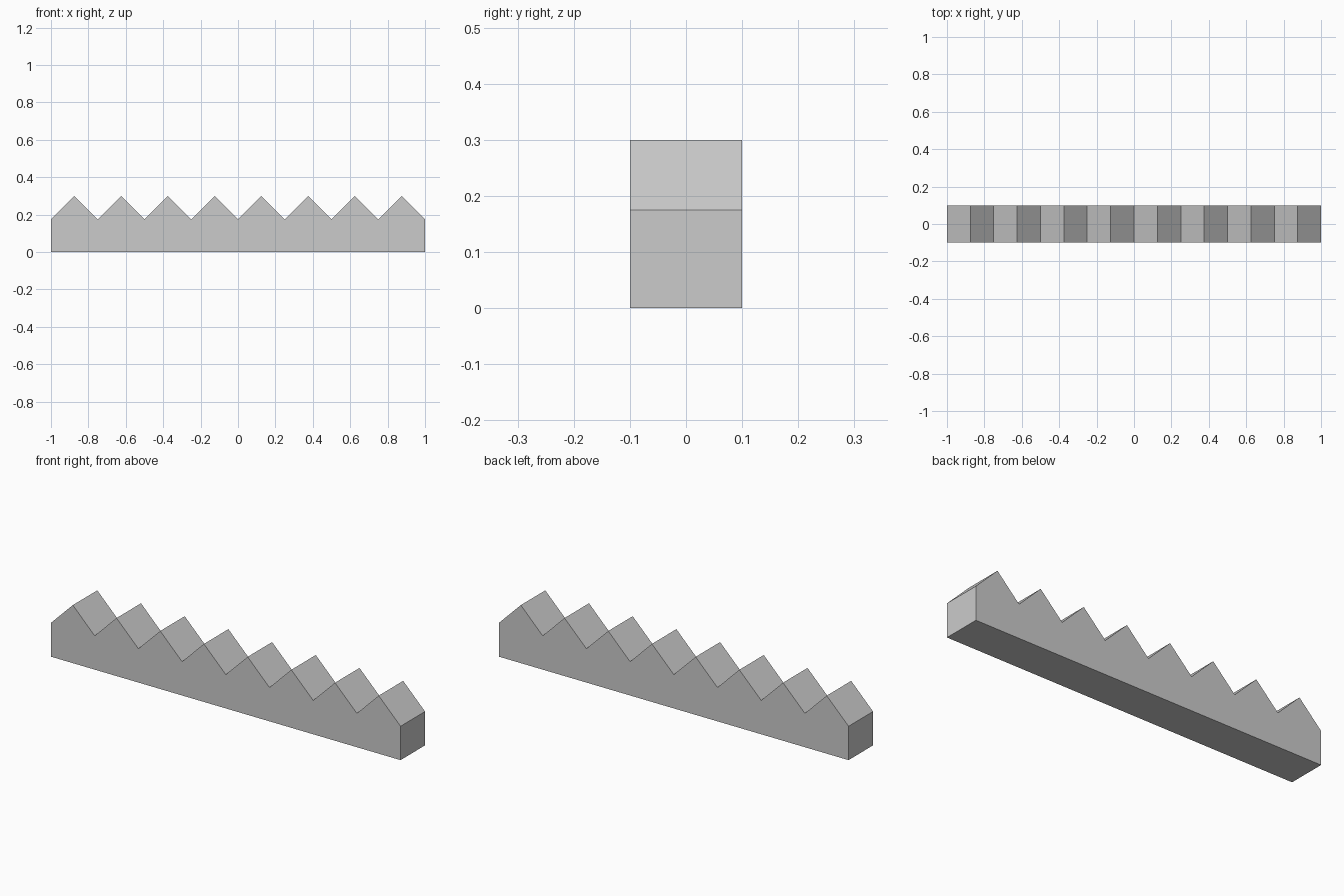
import bpy
import bmesh

TEETH = 8
LENGTH = 2.0
DEPTH = 0.2
VALLEY = 0.175
PEAK = 0.3

cube = bpy.data.objects.get("Cube")
if cube:
    bpy.data.objects.remove(cube, do_unlink=True)

# Plain grey material
grey = bpy.data.materials.new("plain_grey")
grey.use_nodes = True
colour = (0.6, 0.6, 0.6, 1)
grey.diffuse_color = colour
grey.node_tree.nodes["Principled BSDF"].inputs["Base Color"].default_value = colour

# Zigzag profile: flat base, then alternating valleys and peaks
half = LENGTH / 2
step = LENGTH / (TEETH * 2)
profile = [(-half, 0), (half, 0)]
for i in range(TEETH * 2 + 1):
    profile.append((half - i * step, PEAK if i % 2 else VALLEY))

# Extrude the profile from front to back
bm = bmesh.new()
front = bm.faces.new([bm.verts.new((x, -DEPTH / 2, z)) for x, z in profile])
result = bmesh.ops.extrude_face_region(bm, geom=[front], use_keep_orig=True)
back_verts = [g for g in result["geom"] if isinstance(g, bmesh.types.BMVert)]
bmesh.ops.translate(bm, verts=back_verts, vec=(0, DEPTH, 0))
bmesh.ops.recalc_face_normals(bm, faces=bm.faces)

mesh = bpy.data.meshes.new("toothed_rack")
bm.to_mesh(mesh)
bm.free()
mesh.materials.append(grey)
rack = bpy.data.objects.new("toothed_rack", mesh)
bpy.context.collection.objects.link(rack)
